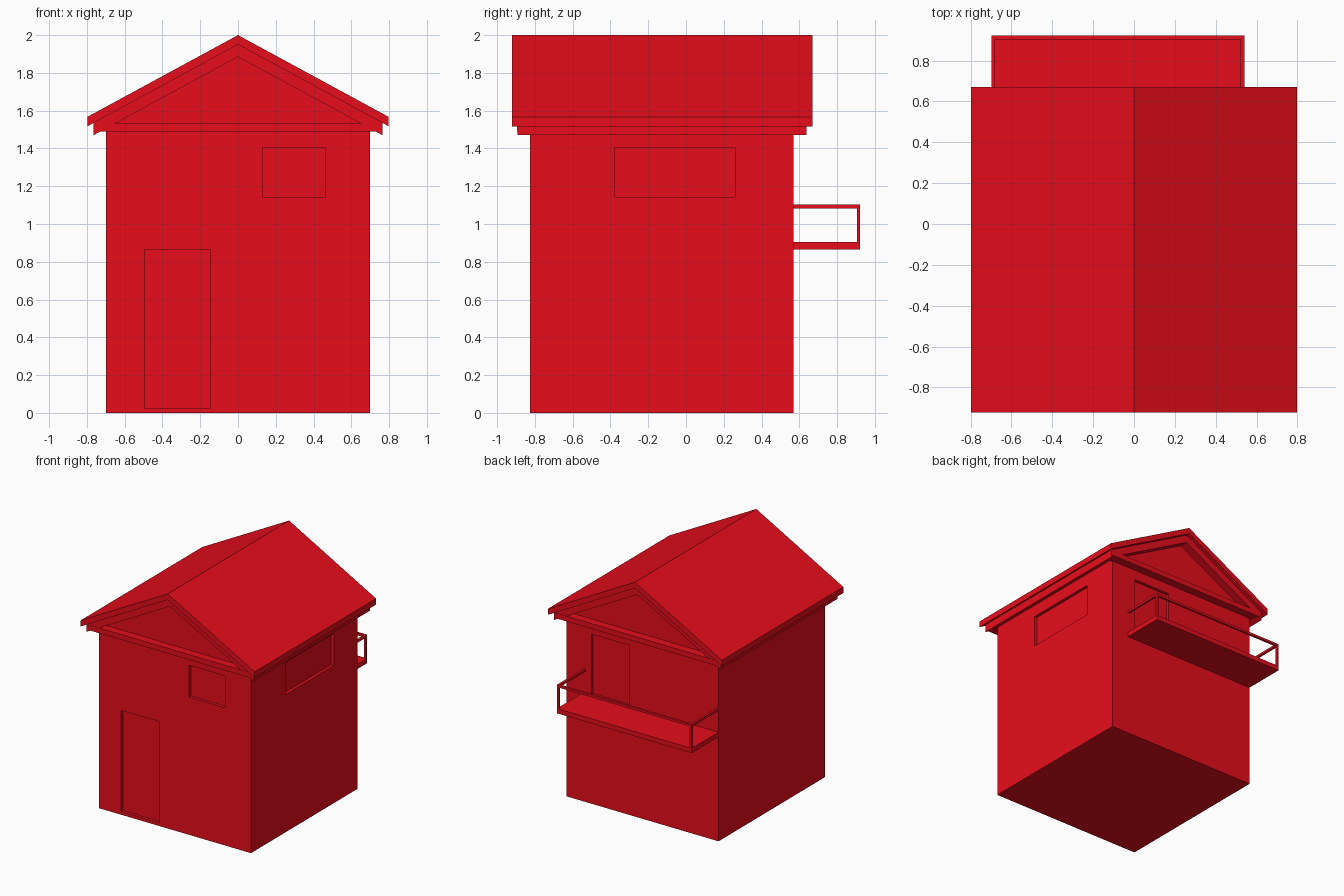
import bpy, bmesh

if "Cube" in bpy.data.objects:
    bpy.data.objects.remove(bpy.data.objects["Cube"])

red = bpy.data.materials.new("red")
red.diffuse_color = (0.8, 0.004, 0.011, 1)
red.use_nodes = True
red.node_tree.nodes["Principled BSDF"].inputs["Base Color"].default_value = red.diffuse_color


def prism(name, profile, y0, y1):
    """Extrude an x-z profile from y0 to y1."""
    bm = bmesh.new()
    face = bm.faces.new([bm.verts.new((x, y0, z)) for x, z in profile])
    ext = bmesh.ops.extrude_face_region(bm, geom=[face])
    verts = [g for g in ext["geom"] if isinstance(g, bmesh.types.BMVert)]
    bmesh.ops.translate(bm, verts=verts, vec=(0, y1 - y0, 0))
    bmesh.ops.recalc_face_normals(bm, faces=bm.faces)
    me = bpy.data.meshes.new(name)
    bm.to_mesh(me)
    bm.free()
    me.materials.append(red)
    ob = bpy.data.objects.new(name, me)
    bpy.context.collection.objects.link(ob)
    return ob


def box(name, x0, x1, y0, y1, z0, z1):
    return prism(name, [(x0, z0), (x1, z0), (x1, z1), (x0, z1)], y0, y1)


def chevron(name, half, eave_low, eave_top, apex_low, apex_top, y0, y1):
    """Gable-shaped sheet following both roof slopes."""
    return prism(name, [(-half, eave_low), (-half, eave_top), (0, apex_top),
                        (half, eave_top), (half, eave_low), (0, apex_low)], y0, y1)


L, R, F, B = -0.698, 0.698, -0.827, 0.57   # wall planes
D = 0.025                                  # recess depth

# Walls with gables
walls = prism("walls", [(L, 0), (R, 0), (R, 1.52), (0, 1.91), (L, 1.52)], F, B)

# Recessed door and window openings
openings = {
    "front_door": (-0.495, -0.145, F - 0.1, F + D, 0.025, 0.865),
    "front_window": (0.13, 0.462, F - 0.1, F + D, 1.142, 1.406),
    "side_window": (R - D, R + 0.1, -0.375, 0.26, 1.142, 1.406),
    "balcony_door": (0.125, 0.47, B - D, B + 0.1, 0.905, 1.406),
}
for name, dims in openings.items():
    cutter = box(name + "_cutter", *dims)
    cutter.hide_render = True
    cutter.hide_viewport = True
    cutter.display_type = 'WIRE'
    mod = walls.modifiers.new(name, 'BOOLEAN')
    mod.operation = 'DIFFERENCE'
    mod.solver = 'EXACT'
    mod.object = cutter

# Two-layer roof
chevron("roof", 0.798, 1.517, 1.567, 1.95, 2.0, -0.922, 0.67)
chevron("roof_trim", 0.765, 1.47, 1.535, 1.885, 1.95, -0.892, 0.637)

# Horizontal beams closing each gable
for name, y0, y1 in (("front_beam", -0.894, F + 0.01), ("back_beam", B - 0.01, 0.639)):
    box(name, -0.763, 0.763, y0, y1, 1.49, 1.533)

# Balcony floor, corner posts and rails
bx0, bx1, by, t = -0.698, 0.54, 0.922, 0.018
box("balcony_floor", bx0, bx1, B - 0.01, by, 0.866, 0.905)
for side, x in (("left", bx0), ("right", bx1 - t)):
    box(side + "_post", x, x + t, by - t, by, 0.90, 1.09)
    box(side + "_rail", x, x + t, B - 0.01, by, 1.083, 1.102)
box("outer_rail", bx0 + t, bx1 - t, by - t, by, 1.083, 1.102)
